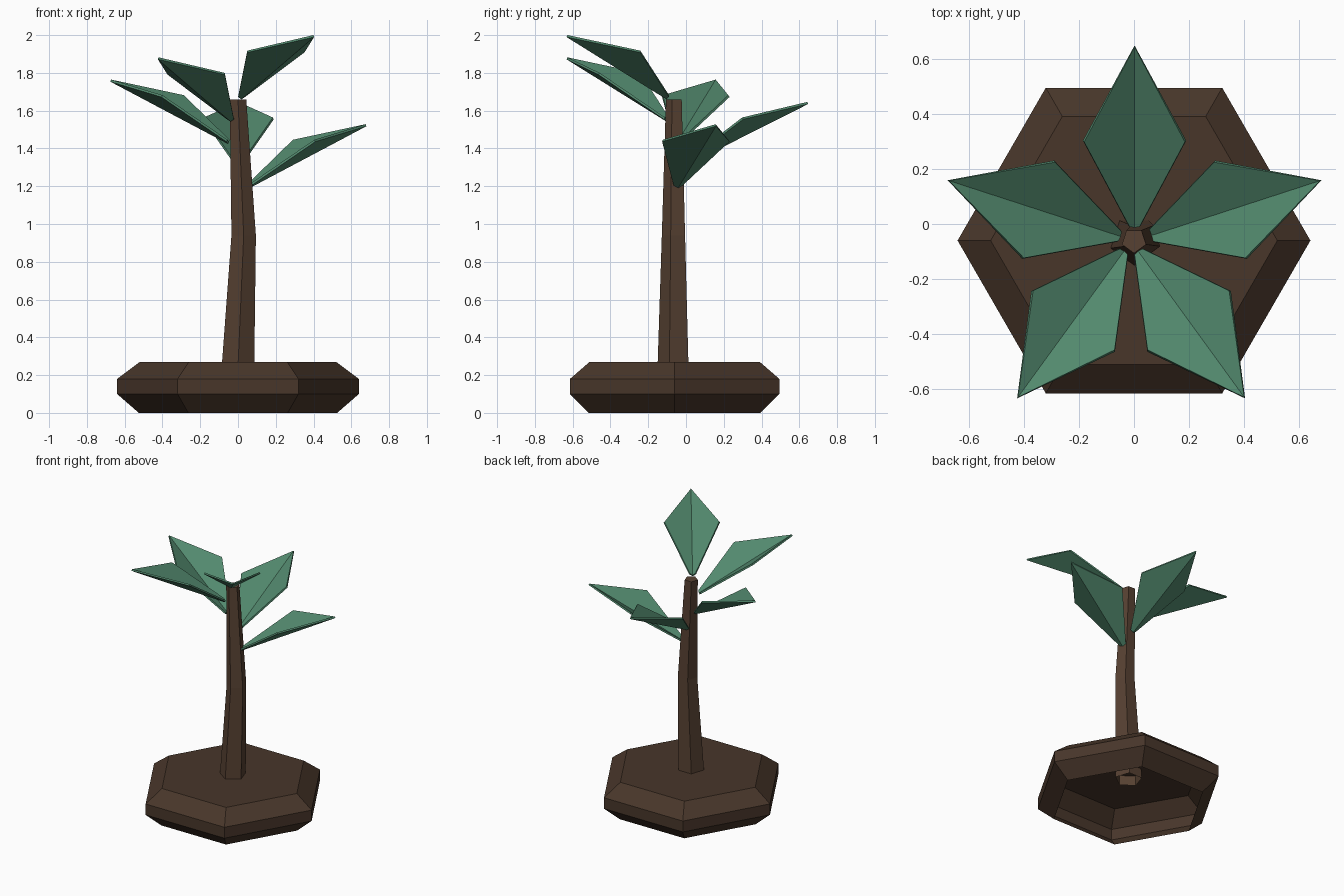
import bpy, bmesh
from math import sin, cos, radians, tau
from mathutils import Matrix, Vector

if "Cube" in bpy.data.objects:
    bpy.data.objects.remove(bpy.data.objects["Cube"])


def material(name, rgb):
    m = bpy.data.materials.new(name)
    m.diffuse_color = (*rgb, 1)
    m.use_nodes = True
    m.node_tree.nodes["Principled BSDF"].inputs["Base Color"].default_value = m.diffuse_color
    return m


def make_object(name, bm, mat):
    bmesh.ops.recalc_face_normals(bm, faces=bm.faces)
    me = bpy.data.meshes.new(name)
    bm.to_mesh(me)
    bm.free()
    me.materials.append(mat)
    ob = bpy.data.objects.new(name, me)
    bpy.context.collection.objects.link(ob)
    return ob


def loft(name, sides, start, rings, mat):
    """Stack polygon rings (x, z, radius), open below and capped on top."""
    bm = bmesh.new()
    loops = []
    for x, z, r in rings:
        loops.append([bm.verts.new((x + r * cos(start + tau * i / sides),
                                    CY + r * sin(start + tau * i / sides), z))
                      for i in range(sides)])
    for a, b in zip(loops, loops[1:]):
        for i in range(sides):
            j = (i + 1) % sides
            bm.faces.new((a[i], a[j], b[j], b[i]))
    bm.faces.new(loops[-1])
    return make_object(name, bm, mat)


CY = -0.06
soil = material("soil_brown", (0.065, 0.037, 0.023))
bark = material("bark_brown", (0.095, 0.053, 0.032))
green = material("leaf_green", (0.085, 0.25, 0.155))

# Hollow six-sided base with bevelled rims
loft("base", 6, 0, [(0, 0, 0.525), (0, 0.10, 0.64), (0, 0.18, 0.64), (0, 0.27, 0.52)], soil)

# Five-sided trunk with a slight bend, starting just inside the base
loft("trunk", 5, radians(-90), [(-0.002, 0.2, 0.092), (0.03, 0.94, 0.068), (0, 1.66, 0.046)], bark)

# Five folded leaves spiralling up the trunk; heights are relative to the tip
for i in range(5):
    bm = bmesh.new()
    base = bm.verts.new((0.05, 0, -0.33))
    tip = bm.verts.new((0.705, 0, 0))
    for s in (-1, 1):
        root = bm.verts.new((0.052, 0.02 * s, -0.318))
        side = bm.verts.new((0.36, 0.185 * s, -0.082))
        pts = (base, tip, side, root)
        bm.faces.new(pts if s > 0 else pts[::-1])
    bm.transform(Matrix.Translation(Vector((0.007 - 0.005 * i, CY, 1.523 + 0.118 * i)))
                 @ Matrix.Rotation(radians(18 + 72 * i), 4, 'Z'))
    leaf = make_object(f"leaf_{i + 1}", bm, green)
    mod = leaf.modifiers.new("thickness", 'SOLIDIFY')
    mod.thickness = 0.012
    mod.offset = 0
